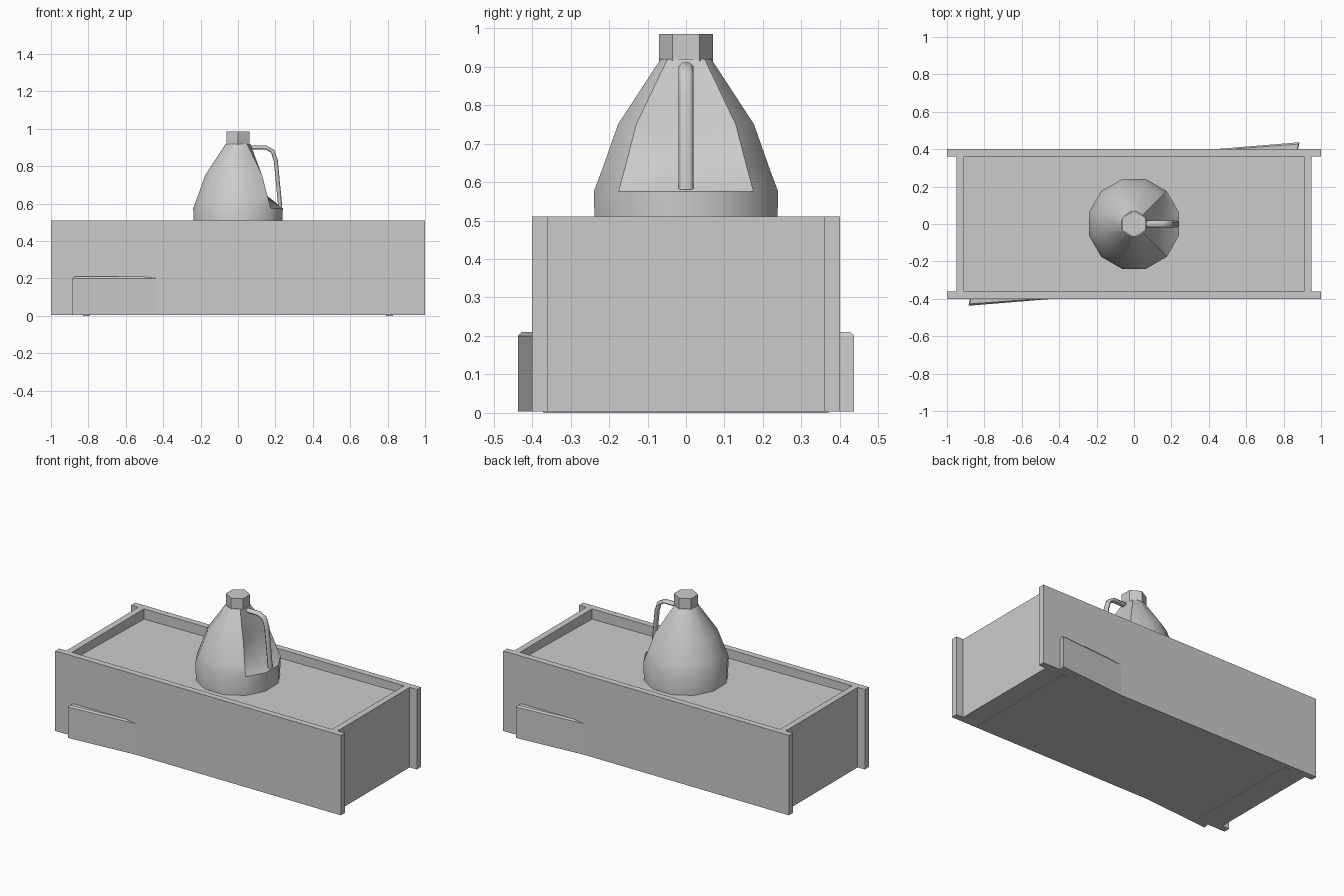
import bpy, bmesh, math
from mathutils import Vector

cube = bpy.data.objects.get("Cube")
if cube:
    bpy.data.objects.remove(cube, do_unlink=True)

grey = bpy.data.materials.new("plain grey")
grey.use_nodes = True
colour = (0.6, 0.6, 0.6, 1)
grey.diffuse_color = colour
grey.node_tree.nodes["Principled BSDF"].inputs["Base Color"].default_value = colour


def add_object(name, data):
    obj = bpy.data.objects.new(name, data)
    bpy.context.collection.objects.link(obj)
    data.materials.append(grey)
    return obj


def loft(name, rings):
    """Closed skin through rings that share one point count."""
    bm = bmesh.new()
    loops = [[bm.verts.new(p) for p in ring] for ring in rings]
    n = len(loops[0])
    for low, high in zip(loops, loops[1:]):
        for i in range(n):
            j = (i + 1) % n
            bm.faces.new((low[i], low[j], high[j], high[i]))
    bm.faces.new(loops[0])
    bm.faces.new(loops[-1])
    bmesh.ops.recalc_face_normals(bm, faces=bm.faces)
    mesh = bpy.data.meshes.new(name)
    bm.to_mesh(mesh)
    bm.free()
    return add_object(name, mesh)


def box(name, x, y, z):
    return loft(name, [[(x[0], y[0], h), (x[1], y[0], h), (x[1], y[1], h), (x[0], y[1], h)]
                       for h in z])


def circle(radius, z, sides, turn):
    return [Vector((radius * math.cos(turn + math.tau * i / sides),
                    radius * math.sin(turn + math.tau * i / sides), z)) for i in range(sides)]


def smooth(obj, degrees):
    bpy.ops.object.select_all(action="DESELECT")
    obj.select_set(True)
    bpy.context.view_layer.objects.active = obj
    bpy.ops.object.shade_smooth_by_angle(angle=math.radians(degrees))


# Crate: long sides, recessed ends, runners and wedge flaps, turned half round
for s, side in ((1, "front"), (-1, "back")):
    box(side + "_side_panel", (-1, 1), sorted((-0.40 * s, -0.36 * s)), (0.004, 0.51))
    end = "left" if s == 1 else "right"
    box(end + "_end_panel", sorted((0.91 * s, 0.95 * s)), (-0.36, 0.36), (0.004, 0.51))
    box(end + "_bottom_runner", sorted((0.79 * s, 0.83 * s)), (-0.37, 0.37), (0, 0.006))

    outline = [(-0.885, -0.437), (-0.42, -0.399), (-0.875, -0.39)]
    top = [(-0.877, -0.427), (-0.50, -0.399), (-0.873, -0.39)]
    loft(side + "_flap", [[(x * s, y * s, z) for x, y in shape]
                          for shape, z in ((outline, 0.004), (outline, 0.20), (top, 0.21))])

# Filled crate body, its top dipping a little at two opposite corners
body = box("crate_filling", (-0.91, 0.91), (-0.36, 0.36), (0.004, 0.46))
for v in body.data.vertices:
    if v.co.z > 0.4 and v.co.x * v.co.y < 0:
        v.co.z -= 0.015

# Jug body, with the side beside the handle pressed in
profile = [(0.245, 0.455), (0.248, 0.575), (0.223, 0.64), (0.183, 0.75), (0.068, 0.92)]
rings = [circle(r, z, 12, math.radians(15)) for r, z in profile]
for ring, x in ((rings[2], 0.14), (rings[3], 0.109)):
    for p in ring:
        if p.x > 0 and abs(p.y) < 0.08:
            p.x = x
smooth(loft("jug_body", rings), 40)
loft("jug_cap", [circle(0.07, z, 6, math.radians(30)) for z in (0.915, 0.985)])

# Jug handle: a bent tube, widened sideways
curve = bpy.data.curves.new("jug_handle", "CURVE")
curve.dimensions = "3D"
curve.bevel_depth = 0.0125
curve.bevel_resolution = 1
curve.use_fill_caps = True
path = [(0.04, 0.90), (0.15, 0.90), (0.185, 0.88), (0.202, 0.83), (0.226, 0.58)]
spline = curve.splines.new("POLY")
spline.points.add(len(path) - 1)
for point, (x, z) in zip(spline.points, path):
    point.co = (x, 0, z, 1)
handle = add_object("jug_handle", curve)
handle.scale.y = 1.6
